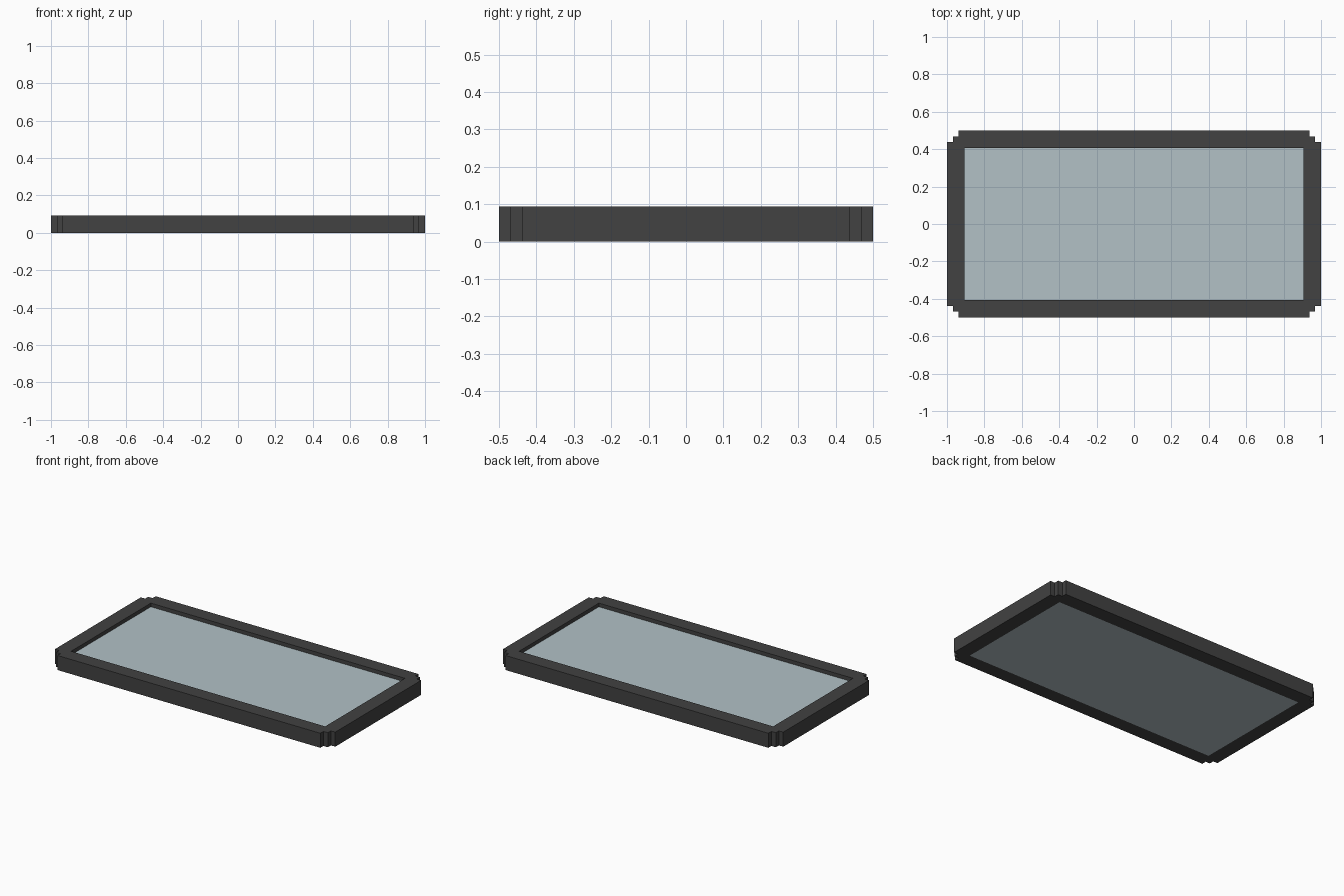
import bpy

if "Cube" in bpy.data.objects:
    bpy.data.objects.remove(bpy.data.objects["Cube"], do_unlink=True)

U = 1 / 32            # design grid step
HEIGHT = 3 * U        # frame height
GLASS_TOP = 0.07      # pane sits low, leaving a shallow recess on top
HOLE_X, HOLE_Y = 1 - 3 * U, 0.5 - 3 * U


def material(name, color):
    mat = bpy.data.materials.new(name)
    mat.use_nodes = True
    mat.diffuse_color = color
    bsdf = mat.node_tree.nodes["Principled BSDF"]
    bsdf.inputs["Base Color"].default_value = color
    bsdf.inputs["Roughness"].default_value = 0.7
    return mat


def slab(name, loops, z0, z1, mat):
    """Filled flat outline (later loops are holes) extruded from z0 to z1."""
    curve = bpy.data.curves.new(name, "CURVE")
    curve.dimensions = "2D"
    curve.fill_mode = "BOTH"
    curve.extrude = (z1 - z0) / 2
    for loop in loops:
        spline = curve.splines.new("POLY")
        spline.points.add(len(loop) - 1)
        for point, (x, y) in zip(spline.points, loop):
            point.co = (x, y, 0, 1)
        spline.use_cyclic_u = True
    obj = bpy.data.objects.new(name, curve)
    bpy.context.collection.objects.link(obj)
    obj.location.z = (z0 + z1) / 2
    bpy.ops.object.select_all(action="DESELECT")
    bpy.context.view_layer.objects.active = obj
    obj.select_set(True)
    bpy.ops.object.convert(target="MESH")
    obj = bpy.context.view_layer.objects.active
    obj.data.materials.clear()
    obj.data.materials.append(mat)
    bpy.ops.object.shade_flat()
    return obj


def four_corners(corner):
    """Mirror one corner's points into a full counter-clockwise outline."""
    outline = []
    for sx, sy in ((1, 1), (-1, 1), (-1, -1), (1, -1)):
        points = corner if sx * sy > 0 else corner[::-1]
        outline += [(sx * x, sy * y) for x, y in points]
    return outline


dark_grey = material("dark grey", (0.054, 0.054, 0.054, 1))
pale_blue = material("pale blue grey", (0.445, 0.535, 0.565, 1))

# Frame with two small steps cut into every corner
stepped = [(1, 0.5 - 2 * U), (1 - U, 0.5 - 2 * U), (1 - U, 0.5 - U),
           (1 - 2 * U, 0.5 - U), (1 - 2 * U, 0.5)]
opening = four_corners([(HOLE_X, HOLE_Y)])
slab("frame", [four_corners(stepped), opening], 0, HEIGHT, dark_grey)

# Pane filling the opening, flush with the underside
slab("glass_pane", [opening], 0, GLASS_TOP, pale_blue)
